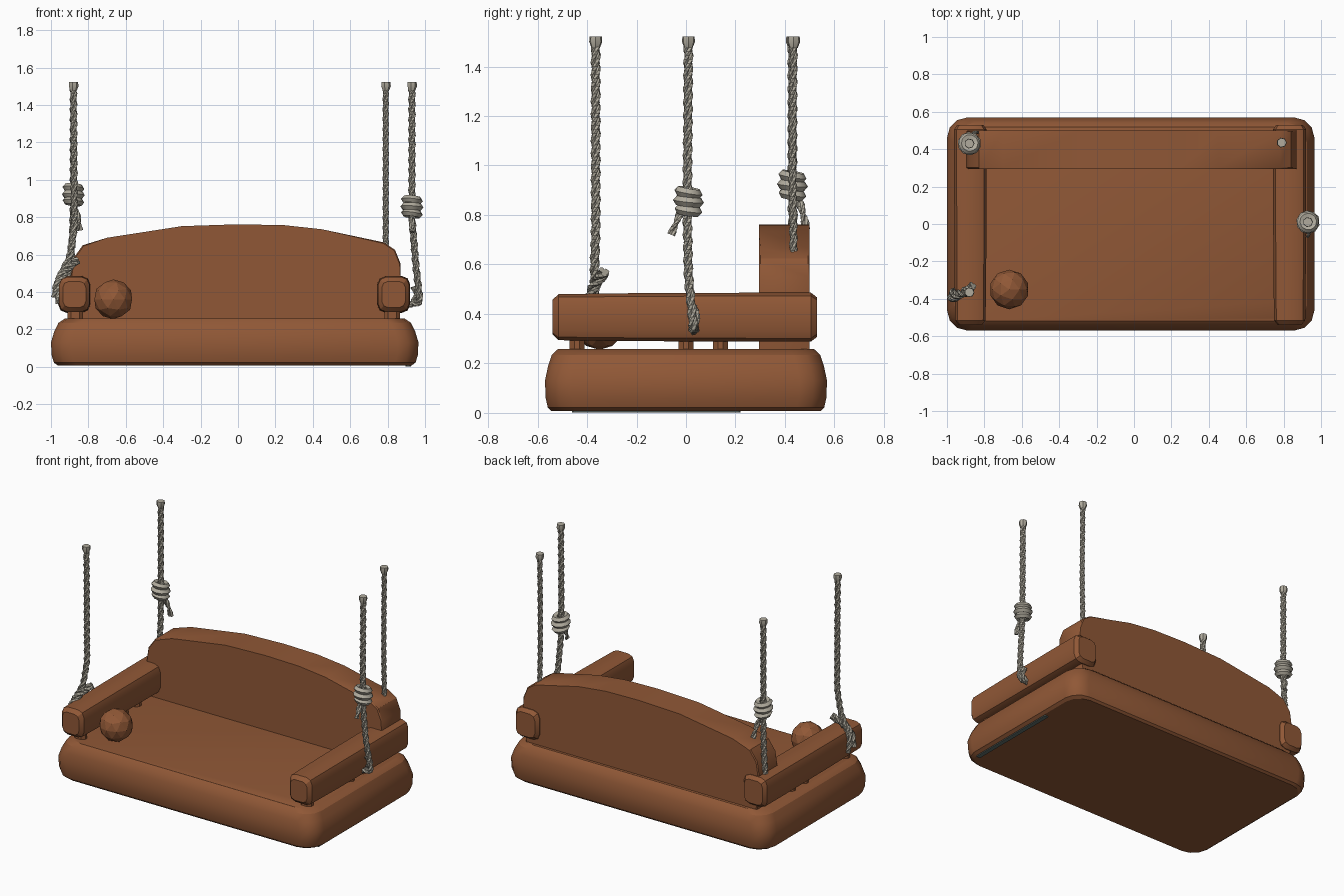
import bpy, bmesh, math
from mathutils import Vector

if "Cube" in bpy.data.objects:
    bpy.data.objects.remove(bpy.data.objects["Cube"], do_unlink=True)


def material(name, rgb):
    m = bpy.data.materials.new(name)
    m.use_nodes = True
    m.diffuse_color = (*rgb, 1)
    m.node_tree.nodes["Principled BSDF"].inputs["Base Color"].default_value = (*rgb, 1)
    return m


WOOD = material("brown_wood", (0.28, 0.097, 0.037))
ROPE = material("pale_rope", (0.44, 0.41, 0.34))
TRIM = material("grey_green", (0.12, 0.16, 0.15))


def finish(bm, name, mat, angle=30):
    bmesh.ops.recalc_face_normals(bm, faces=bm.faces)
    me = bpy.data.meshes.new(name)
    bm.to_mesh(me)
    bm.free()
    me.materials.append(mat)
    ob = bpy.data.objects.new(name, me)
    bpy.context.collection.objects.link(ob)
    bpy.ops.object.select_all(action='DESELECT')
    ob.select_set(True)
    bpy.context.view_layer.objects.active = ob
    bpy.ops.object.shade_smooth_by_angle(angle=math.radians(angle))
    return ob


def loft(bm, rings):
    """Skin equal-length rings of points and cap both ends."""
    loops = [[bm.verts.new(p) for p in ring] for ring in rings]
    n = len(loops[0])
    for a, b in zip(loops, loops[1:]):
        for i in range(n):
            j = (i + 1) % n
            bm.faces.new((a[i], a[j], b[j], b[i]))
    bm.faces.new(loops[0][::-1])
    bm.faces.new(loops[-1])


def rounded_rect(x0, x1, y0, y1, r, z, steps=3):
    corners = ((x1 - r, y1 - r), (x0 + r, y1 - r), (x0 + r, y0 + r), (x1 - r, y0 + r))
    pts = []
    for k, (cx, cy) in enumerate(corners):
        for s in range(steps + 1):
            a = (k + s / steps) * math.pi / 2
            pts.append((cx + r * math.cos(a), cy + r * math.sin(a), z))
    return pts


# Seat: thick cushion-shaped slab
bm = bmesh.new()
layers = ((0.008, 0.035), (0.022, 0.016), (0.06, 0.004), (0.13, 0.0),
          (0.19, 0.018), (0.235, 0.04), (0.258, 0.075))
loft(bm, [rounded_rect(-1 + d, 0.965 - d, -0.57 + d * 0.7, 0.57 - d * 0.7, 0.11, z)
          for z, d in layers])
finish(bm, "seat", WOOD)

# Thin strip along one lower edge of the seat
bm = bmesh.new()
loft(bm, [rounded_rect(0.895, 0.925, -0.46, 0.22, 0.005, z, 1) for z in (0.002, 0.01)])
finish(bm, "bottom_strip", TRIM)

# Backrest: arched panel
arch = [(-0.88, 0.25), (-0.9, 0.45), (-0.88, 0.58), (-0.83, 0.65), (-0.7, 0.69),
        (-0.3, 0.752), (0, 0.762), (0.25, 0.757), (0.45, 0.735), (0.78, 0.665),
        (0.84, 0.625), (0.87, 0.55), (0.87, 0.45), (0.85, 0.25)]
bm = bmesh.new()
loft(bm, [[(x, y, z) for x, z in arch] for y in (0.295, 0.5)])
bmesh.ops.bevel(bm, geom=[e for e in bm.edges if abs(e.verts[0].co.y - e.verts[1].co.y) < 0.01],
                offset=0.006, segments=1, affect='EDGES')
finish(bm, "backrest", WOOD)


# Arms: chamfered logs with rounded ends
def arm(name, cx, w):
    bm = bmesh.new()
    rings = []
    for y, s in ((-0.54, 0.72), (-0.515, 0.96), (-0.2, 1), (0.3, 1.02), (0.505, 1.02), (0.53, 0.82)):
        ring = rounded_rect(cx - w * s, cx + w * s, 0.387 - 0.097 * s, 0.387 + 0.097 * s,
                            0.045 * s, y, 2)
        rings.append([(a, c, b) for a, b, c in ring])
    loft(bm, rings)
    finish(bm, name, WOOD)


arm("right_arm", -0.875, 0.085)
arm("left_arm", 0.832, 0.087)

# Short pegs holding the arms above the seat
for side, cx in (("right", -0.87), ("left", 0.825)):
    for i, y in enumerate((-0.44, 0.0, 0.14)):
        bm = bmesh.new()
        loft(bm, [rounded_rect(cx - 0.042, cx + 0.042, y - 0.03, y + 0.03, 0.02, z, 1)
                  for z in (0.24, 0.31)])
        finish(bm, f"{side}_arm_peg_{i + 1}", WOOD)

# Ball resting on the seat
bm = bmesh.new()
bmesh.ops.create_icosphere(bm, subdivisions=2, radius=0.106)
bmesh.ops.translate(bm, verts=bm.verts, vec=(-0.667, -0.35, 0.361))
finish(bm, "ball", WOOD, 15)


# Ropes
def sample(points, step=0.016):
    out = []
    for a, b in zip(points, points[1:]):
        a, b = Vector(a), Vector(b)
        n = max(1, round((b - a).length / step))
        out += [a.lerp(b, i / n) for i in range(n)]
    out.append(Vector(points[-1]))
    for _ in range(3):
        out = out[:1] + [(p + q * 2 + r) / 4 for p, q, r in zip(out, out[1:], out[2:])] + out[-1:]
    return out


def rope(name, points, radius=0.021, strands=3, pitch=0.16):
    """Twist several thin strands round a path."""
    pts = sample(points)
    bm = bmesh.new()
    strand_r = radius * 0.56
    for k in range(strands):
        rings = []
        for i, p in enumerate(pts):
            t = (pts[min(i + 1, len(pts) - 1)] - pts[max(i - 1, 0)]).normalized()
            u = t.cross(Vector((0, 1, 0))).normalized()
            v = t.cross(u)
            turn = math.tau * (k / strands + i * 0.016 / pitch)
            c = p + (u * math.cos(turn) + v * math.sin(turn)) * (radius - strand_r)
            rings.append([c + (u * math.cos(a) + v * math.sin(a)) * strand_r
                          for a in (turn + math.tau * s / 5 for s in range(5))])
        loft(bm, rings)
    finish(bm, name, ROPE)


def cap(name, x, y):
    bm = bmesh.new()
    loft(bm, [[(x + r * math.cos(a), y + r * math.sin(a), z)
               for a in (math.tau * s / 7 for s in range(7))]
              for z, r in ((1.475, 0.017), (1.5, 0.027), (1.522, 0.025))])
    finish(bm, name, ROPE)


def knot(name, x, y, z):
    for i in range(3):
        bpy.ops.mesh.primitive_torus_add(
            major_segments=10, minor_segments=5, major_radius=(0.038, 0.043, 0.039)[i],
            minor_radius=0.02, location=(x, y, z + (i - 1) * 0.036),
            rotation=(0.15 * (i - 1), 0.12, i))
        ob = bpy.context.object
        ob.name = f"{name}_coil_{i + 1}"
        ob.data.materials.append(ROPE)
        bpy.ops.object.shade_smooth_by_angle(angle=math.radians(30))


paths = {
    "back_right": [(-0.88, 0.43, 1.51), (-0.88, 0.43, 0.85), (-0.885, 0.435, 0.7), (-0.9, 0.44, 0.48)],
    "back_left": [(0.79, 0.435, 1.51), (0.79, 0.43, 1), (0.79, 0.435, 0.64)],
    "front_right": [(-0.88, -0.365, 1.51), (-0.875, -0.365, 0.75), (-0.9, -0.37, 0.58),
                    (-0.94, -0.37, 0.51), (-0.975, -0.365, 0.42), (-0.955, -0.36, 0.34)],
    "side_left": [(0.93, 0.01, 1.51), (0.93, 0.005, 0.8), (0.95, 0.01, 0.55),
                  (0.967, 0.025, 0.4), (0.975, 0.03, 0.34), (0.9, 0.03, 0.335)],
}
for name, path in paths.items():
    rope(name + "_rope", path, 0.018 if name == "back_left" else 0.021)
    cap(name + "_rope_cap", path[0][0], path[0][1])

# Knots with their loose tails
knot("back_right_knot", -0.88, 0.43, 0.92)
rope("back_right_knot_tail", [(-0.88, 0.45, 0.88), (-0.86, 0.47, 0.82), (-0.845, 0.49, 0.73)], 0.018, 2)
knot("side_left_knot", 0.93, 0.01, 0.855)
rope("side_left_knot_tail", [(0.93, -0.01, 0.84), (0.93, -0.035, 0.78), (0.93, -0.06, 0.72)], 0.017, 2)

# Loops where the ropes wrap the arms
rope("front_right_wrap", [(-0.86, -0.33, 0.57), (-0.92, -0.37, 0.52), (-0.965, -0.395, 0.45),
                          (-0.975, -0.39, 0.37)], 0.026)
rope("side_left_wrap", [(0.94, 0.035, 0.43), (0.96, 0.04, 0.38), (0.93, 0.035, 0.33)], 0.02, 2)
